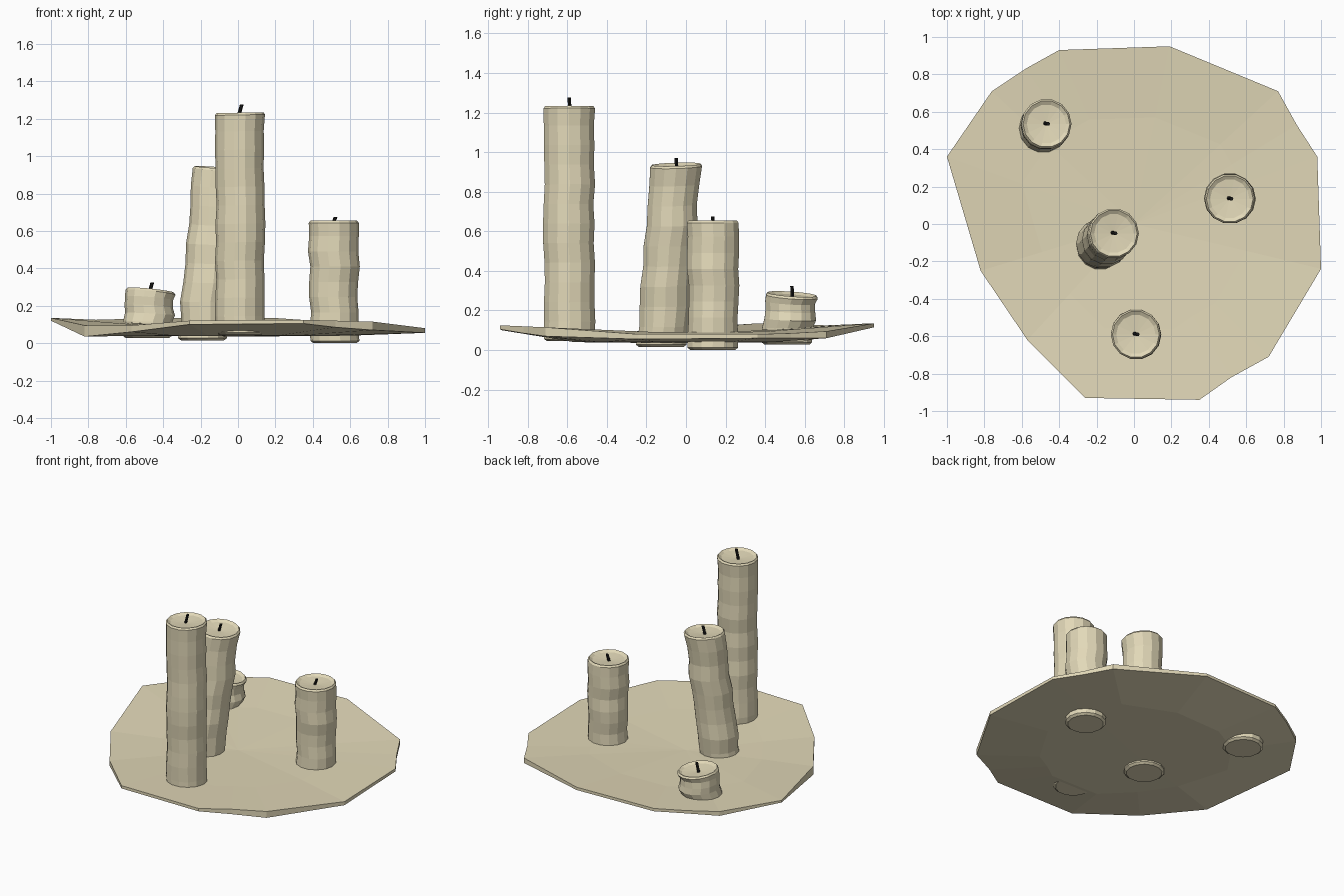
import bpy, bmesh, math, random
from mathutils import Vector

if "Cube" in bpy.data.objects:
    bpy.data.objects.remove(bpy.data.objects["Cube"])


def material(name, rgb):
    m = bpy.data.materials.new(name)
    m.diffuse_color = (*rgb, 1)
    m.use_nodes = True
    m.node_tree.nodes["Principled BSDF"].inputs["Base Color"].default_value = m.diffuse_color
    return m


WAX = material("wax", (0.76, 0.69, 0.48))
BLACK = material("wick_black", (0.01, 0.01, 0.01))


def finish(bm, name, mat):
    bmesh.ops.recalc_face_normals(bm, faces=bm.faces)
    me = bpy.data.meshes.new(name)
    bm.to_mesh(me)
    bm.free()
    me.materials.append(mat)
    ob = bpy.data.objects.new(name, me)
    bpy.context.collection.objects.link(ob)
    return ob


def loft(bm, rings):
    """Bridge consecutive rings of equal vertex count."""
    for a, b in zip(rings, rings[1:]):
        n = len(a)
        for i in range(n):
            j = (i + 1) % n
            bm.faces.new((a[i], a[j], b[j], b[i]))


def fan(bm, ring, centre):
    c = bm.verts.new(centre)
    for i in range(len(ring)):
        bm.faces.new((ring[i], ring[(i + 1) % len(ring)], c))


# Irregular shallow dish: x, y, upper rim z, lower rim z
RIM = [(-1, .36, .14, .125), (-.82, -.25, .10, .04), (-.57, -.62, .10, .065),
       (-.26, -.93, .125, .105), (.35, -.94, .13, .11), (.52, -.82, .125, .09),
       (.72, -.71, .12, .075), (1, -.24, .085, .06), (.98, .36, .085, .065),
       (.87, .53, .09, .065), (.77, .71, .10, .065), (.19, .95, .14, .12),
       (-.4, .93, .14, .12), (-.58, .83, .135, .115), (-.76, .71, .13, .10)]
bm = bmesh.new()
bottom_in = [bm.verts.new((x * .6, y * .6, .045)) for x, y, t, b in RIM]
bottom = [bm.verts.new((x, y, b)) for x, y, t, b in RIM]
top = [bm.verts.new((x, y, t)) for x, y, t, b in RIM]
top_in = [bm.verts.new((x * .6, y * .6, .1 + (t - .1) * .3)) for x, y, t, b in RIM]
loft(bm, [bottom_in, bottom, top, top_in])
fan(bm, bottom_in, (0, 0, .04))
fan(bm, top_in, (0, 0, .09))
finish(bm, "dish", WAX)


# Candles: hand-dipped wobbling columns with a dished, slightly tilted top
def candle(name, base, tip, steps, wobble, tilt, wick_top, seed, sides=14, r=.131):
    rnd = random.Random(seed)
    base, tip = Vector(base), Vector(tip)
    bm = bmesh.new()

    def ring(c, rad, slope):
        out = []
        for i in range(sides):
            a = 2 * math.pi * i / sides
            x, y = rad * math.cos(a), rad * math.sin(a)
            out.append(bm.verts.new((c.x + x, c.y + y,
                                     c.z + (x * tilt[0] + y * tilt[1]) * slope)))
        return out

    rings = [ring(base, r * .88, 0), ring(base + Vector((0, 0, .012)), r, 0)]
    for k in range(1, steps):
        f = k / steps
        c = base.lerp(tip, f)
        c.x += rnd.uniform(-wobble, wobble)
        c.y += rnd.uniform(-wobble, wobble)
        rings.append(ring(c, r + rnd.uniform(-wobble, wobble) * .7, f))
    up = Vector((0, 0, 1))
    rings += [ring(tip - up * .012, r + .003, 1), ring(tip, r - .006, 1),
              ring(tip - up * .012, r * .8, 1)]
    loft(bm, rings)
    fan(bm, rings[0], base)
    fan(bm, rings[-1], tip - up * .022)
    finish(bm, name, WAX)

    # Short leaning wick
    bm = bmesh.new()
    lo = tip + Vector((-.012, .004, -.035))
    hi = Vector((tip.x + .01, tip.y, wick_top))
    loops = [[bm.verts.new(p + Vector((.010 * math.cos(a), .010 * math.sin(a), 0)))
              for a in (math.pi * i / 3 for i in range(6))] for p in (lo, hi)]
    loft(bm, loops)
    for l in loops:
        bm.faces.new(l)
    finish(bm, name + "_wick", BLACK)


candle("tall_candle", (.012, -.59, .05), (.01, -.59, 1.237), 12, .004, (0.02, 0), 1.28, 1)
candle("leaning_candle", (-.19, -.125, .02), (-.108, -.05, .943), 9, .006, (-.07, .03), .975, 2)
candle("medium_candle", (.518, .135, .005), (.512, .135, .66), 8, .007, (0, 0), .68, 3)
candle("short_candle", (-.485, .51, .032), (-.468, .535, .288), 6, .007, (-.1, -.07), .33, 4)

# Ground the model exactly at z = 0
for ob in bpy.data.objects:
    ob.location.z -= .005
